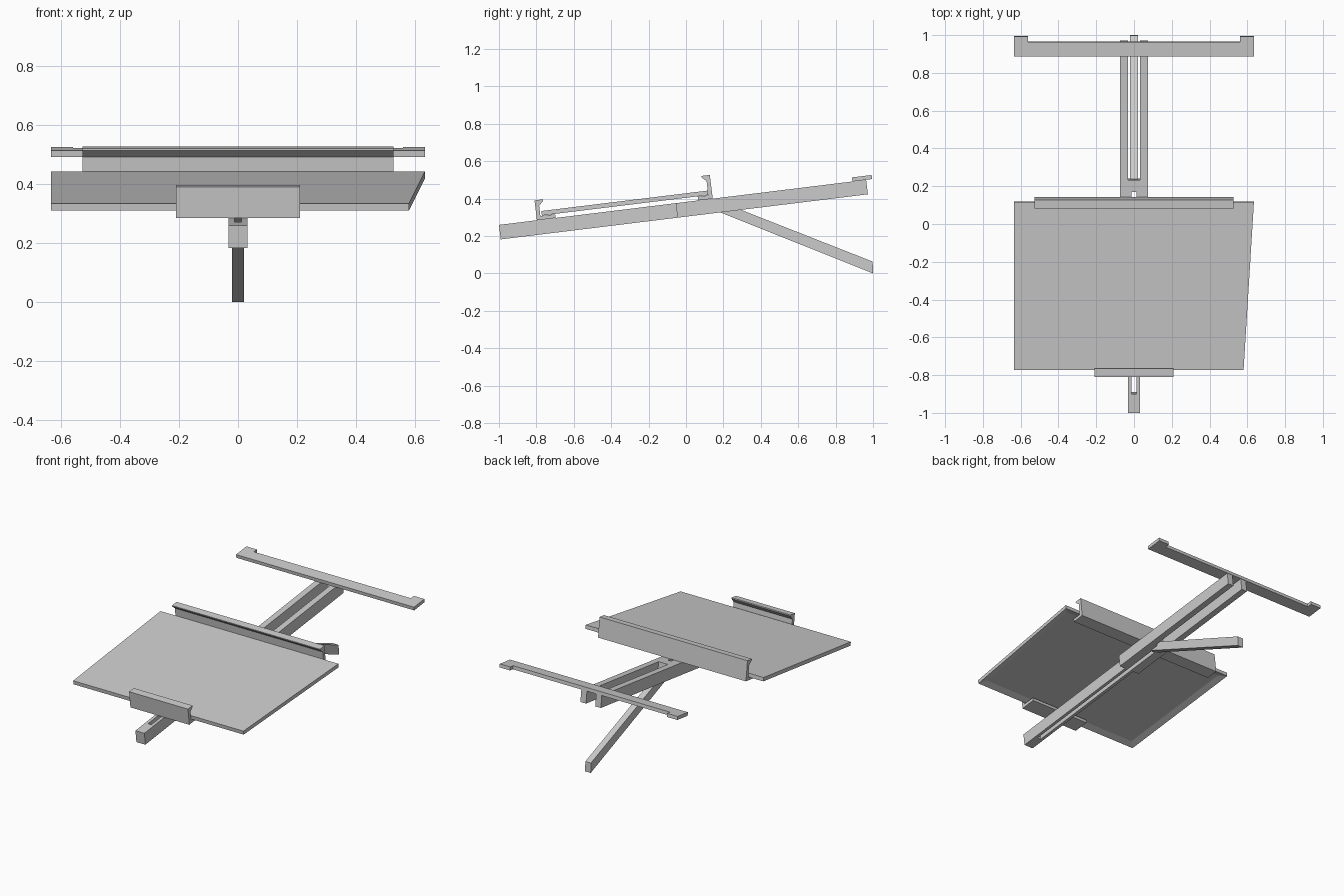
import bpy, bmesh, math

if "Cube" in bpy.data.objects:
    bpy.data.objects.remove(bpy.data.objects["Cube"])

TILT = math.radians(7)
SIN, COS, TAN = math.sin(TILT), math.cos(TILT), math.tan(TILT)


def tilted(x, y, h):
    """Point at height h above the sloping top plane of the rail."""
    return (x, y - h * SIN, 0.382 + y * TAN + h * COS)


def prism(name, bottom, top, mirror=False, recess=None):
    """Solid between two matching outlines, optionally mirrored in x."""
    bm = bmesh.new()
    a = [bm.verts.new(p) for p in bottom]
    b = [bm.verts.new(p) for p in top]
    n = len(a)
    base = bm.faces.new(a[::-1])
    bm.faces.new(b)
    for i in range(n):
        j = (i + 1) % n
        bm.faces.new((a[i], a[j], b[j], b[i]))
    bmesh.ops.recalc_face_normals(bm, faces=bm.faces[:])
    if recess:
        bmesh.ops.inset_region(bm, faces=[base], thickness=recess[0],
                               depth=-recess[1], use_even_offset=True)
    if mirror:
        mid = [f for f in bm.faces if all(abs(v.co.x) < 1e-6 for v in f.verts)]
        bmesh.ops.delete(bm, geom=mid, context='FACES')
    mesh = bpy.data.meshes.new(name)
    bm.to_mesh(mesh)
    bm.free()
    obj = bpy.data.objects.new(name, mesh)
    bpy.context.collection.objects.link(obj)
    if mirror:
        obj.modifiers.new("mirror", 'MIRROR').use_clip = True
    return obj


def slab(name, plan, h0, h1, **kw):
    return prism(name, [tilted(x, y, h0) for x, y in plan],
                 [tilted(x, y, h1) for x, y in plan], **kw)


def hooked_lip(name, half_width, y, d, foot, height):
    """Channel-shaped stop: foot below the plate, wall, hook over the top."""
    w, hook = 0.021, 0.046
    prof = [(0, 0), (foot, 0), (foot, 0.02), (w, 0.02), (w, height - 0.032),
            (hook, height - 0.007), (hook, height), (0, height)]
    return prism(name, *[[tilted(x, y + d * u, h) for u, h in prof]
                         for x in (-half_width, half_width)])


# Slotted spine: narrow at the front, widening to a fork at the back
slab("slotted_rail", [(0, -1), (0.032, -1), (0.032, -0.055), (0.073, -0.055),
                      (0.073, 0.963), (0.033, 0.963), (0.033, 0.232), (0, 0.232),
                      (0, 0.17), (0.012, 0.17), (0.012, -0.9), (0, -0.9)],
     -0.078, 0, mirror=True)

# Crossbar with raised end tabs
slab("rear_crossbar", [(0, 0.89), (0.635, 0.89), (0.635, 0.995), (0.56, 0.995),
                       (0.56, 0.965), (0, 0.965)], 0, 0.022, mirror=True)

# Plate with one slanted side and a recessed underside
slab("support_plate", [(-0.635, -0.768), (0.58, -0.768), (0.635, 0.122),
                       (-0.635, 0.122)], 0.022, 0.046, recess=(0.04, 0.012))

# Front and rear stops
hooked_lip("front_stop", 0.21, -0.797, 1, 0.1, 0.107)
hooked_lip("rear_stop", 0.528, 0.143, -1, 0.078, 0.128)

# Prop leg, hinged inside the fork
leg = [(0.18, 0.327), (1.0, 0.0), (0.998, 0.063), (0.235, 0.363), (0.2, 0.363)]
prism("prop_leg", *[[(x, y, z) for y, z in leg] for x in (-0.02, 0.02)])
